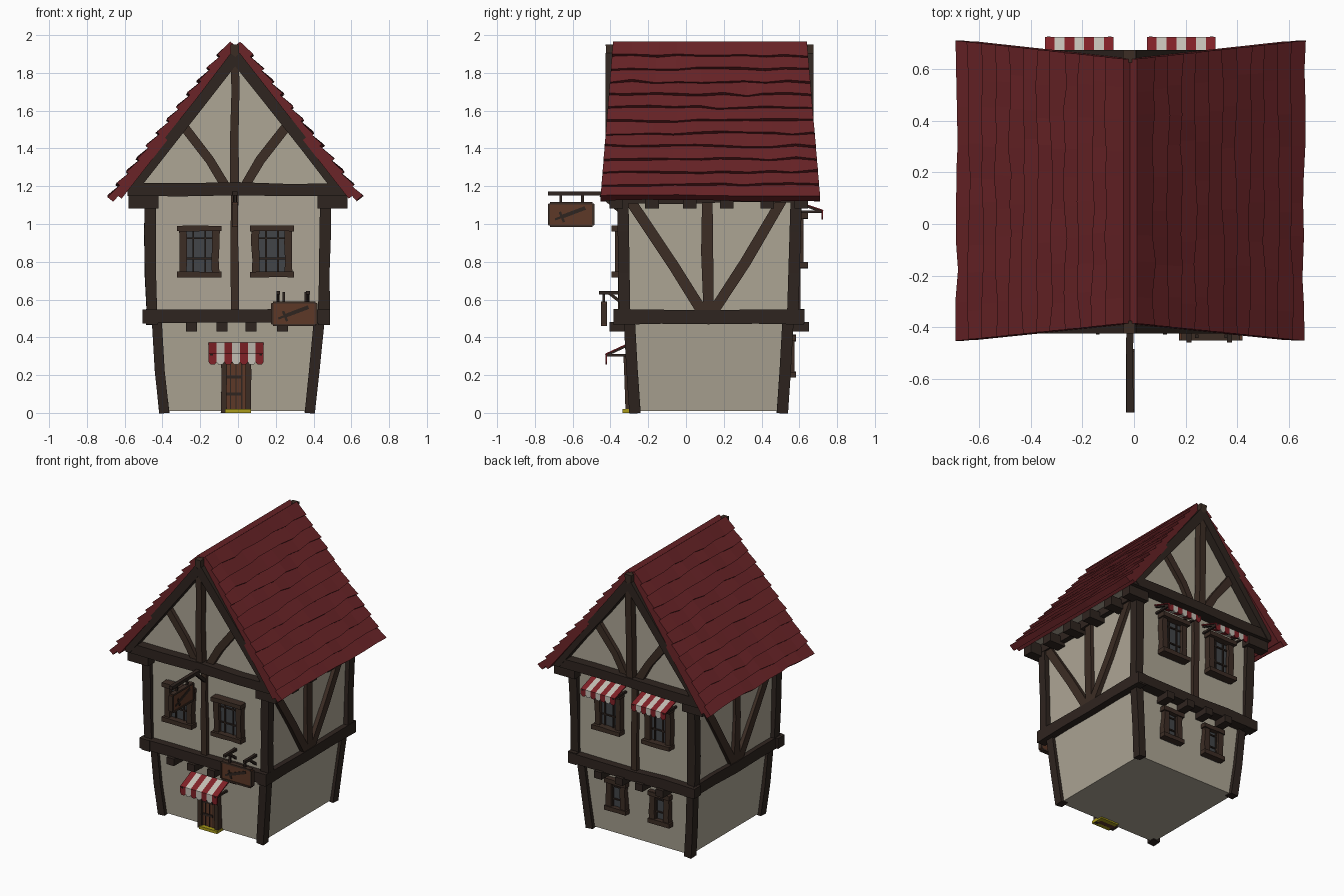
import bpy, bmesh, random
from mathutils import Vector as V

if "Cube" in bpy.data.objects:
    bpy.data.objects.remove(bpy.data.objects["Cube"])
random.seed(4)

def mat(name, r, g, b):
    m = bpy.data.materials.new(name)
    m.diffuse_color = (r, g, b, 1)
    m.use_nodes = True
    m.node_tree.nodes["Principled BSDF"].inputs["Base Color"].default_value = m.diffuse_color
    return m

PLASTER = mat("plaster", .42, .38, .30)
TIMBER = mat("timber", .028, .018, .014)
BROWN = mat("brown_timber", .045, .026, .018)
TILE = mat("roof_tile", .14, .017, .02)
GLASS = mat("glass", .055, .06, .065)
SIGN = mat("sign_wood", .11, .04, .02)
RED = mat("red_cloth", .22, .015, .02)
WHITE = mat("white_cloth", .55, .52, .46)
MAT = mat("yellow_mat", .40, .33, .01)
X, Y, Z = V((1, 0, 0)), V((0, 1, 0)), V((0, 0, 1))

def mesh(name, verts, faces, m):
    me = bpy.data.meshes.new(name)
    bm = bmesh.new()
    vs = [bm.verts.new(v) for v in verts]
    for f in faces:
        bm.faces.new([vs[i] for i in f])
    bmesh.ops.recalc_face_normals(bm, faces=bm.faces)
    bm.to_mesh(me)
    bm.free()
    me.materials.append(m)
    ob = bpy.data.objects.new(name, me)
    bpy.context.collection.objects.link(ob)
    return ob

def loft(name, rings, m):
    """Skin a list of 4-point sections and cap both ends."""
    f = [(0, 1, 2, 3), tuple(4 * len(rings) - 4 + i for i in range(4))]
    for k in range(len(rings) - 1):
        for i in range(4):
            j = (i + 1) % 4
            f.append((4*k + i, 4*k + j, 4*k + 4 + j, 4*k + 4 + i))
    return mesh(name, [p for r in rings for p in r], f, m)

def beam(name, pts, w, d, n, m=TIMBER, wonk=.1, parts=3):
    """Hand-hewn beam: w across, d along the outward direction n."""
    pts = [V(p) for p in pts]
    if len(pts) == 2 and wonk:
        pts = [pts[0].lerp(pts[1], i / parts) for i in range(parts + 1)]
    t = (pts[-1] - pts[0]).normalized()
    s = t.cross(n).normalized()
    n = s.cross(t)
    rings = []
    for i, p in enumerate(pts):
        a = s * w / 2 * (1 + random.uniform(-wonk, wonk))
        b = n * d / 2
        if 0 < i < len(pts) - 1:
            p = p + s * w * random.uniform(-wonk, wonk)
        rings.append([p + a + b, p - a + b, p - a - b, p + a - b])
    return loft(name, rings, m)

def box(name, x0, x1, y0, y1, z0, z1, m):
    return beam(name, [((x0+x1)/2, (y0+y1)/2, z0), ((x0+x1)/2, (y0+y1)/2, z1)], x1-x0, y1-y0, Y, m, 0)

def ring(x0, x1, y0, y1, z):
    return [V((x0, y0, z)), V((x1, y0, z)), V((x1, y1, z)), V((x0, y1, z))]

# plaster walls and gable block
loft("lower_walls", [ring(-.395, .385, -.275, .515, .01), ring(-.44, .44, -.31, .55, .5)], PLASTER)
loft("upper_walls", [ring(-.455, .45, -.33, .575, .5), ring(-.465, .46, -.335, .58, 1.18)], PLASTER)
AX, SL = -.015, 1.277
mesh("gable_walls", [(x, y, z) for y in (-.355, .605) for x, z in ((-.565, 1.17), (.545, 1.17), (AX, 1.9))],
     [(0, 1, 2), (3, 4, 5), (0, 1, 4, 3), (1, 2, 5, 4), (2, 0, 3, 5)], PLASTER)

# corner posts
for sx in (-1, 1):
    for yb, yt, yu, yv in ((-.27, -.30, -.325, -.335), (.51, .54, .565, .585)):
        xm = .39 if sx < 0 else .38
        beam("lower_corner_post", [(sx*xm, yb, 0), (sx*(xm+.025), (yb+yt)/2, .22), (sx*.43, yt, .49)], .055, .06, Y, wonk=.06)
        beam("upper_corner_post", [(sx*.455, yu, .52), (sx*.465, yv, 1.18)], .06, .06, Y)

# belt beams and tie beams
for sx in (-1, 1):
    beam("side_belt_beam", [(sx*.455, -.385, .508), (sx*.455, .625, .508)], .078, .065, X*sx, wonk=.08, parts=4)
    beam("side_wall_plate", [(sx*.465, -.38, 1.14), (sx*.465, .62, 1.14)], .06, .06, X*sx)
for s, yb, yt in ((-1, -.345, -.38), (1, .59, .63)):
    beam("belt_beam", [(-.505, yb, .51), (.48, yb, .51)], .07, .075, Y*s, wonk=.07, parts=4)
    beam("tie_beam", [(-.585, yt, 1.183), (.575, yt, 1.183)], .066, .08, Y*s, wonk=.06, parts=4)
    # joist ends under the belt
    for x in (-.247, -.085, .07, .235):
        beam("joist_end", [(x, yb + .06*s, .455), (x, yb - .08*s, .455)], .058, .05, Z, wonk=0)
    # upper centre post
    yw = -.34 if s < 0 else .585
    beam("centre_post", [(-.015, yw, .53), (-.017, yw, 1.17)], .042, .04, Y*s, BROWN)
    # gable timbers
    yg = -.365 if s < 0 else .615
    beam("king_post", [(-.018, yg + .02*s, 1.2), (-.018, yg + .035*s, 1.95)], .046, .05, Y*s, BROWN)
    for sx in (-1, 1):
        beam("gable_brace", [(AX + sx*.045, yg, 1.19), (AX + sx*.13, yg, 1.34), (AX + sx*.29, yg, 1.54)], .052, .04, Y*s, BROWN)
        beam("barge_board", [(AX, yg + .03*s, 1.885), (AX + sx*.56, yg + .03*s, 1.885 - .56*SL)], .06, .06, Y*s, wonk=.05)

# side framing and eave joists
for sx in (-1, 1):
    xw = sx * .465
    beam("side_centre_post", [(xw, .12, .53), (xw, .108, .85), (xw, .113, 1.15)], .06, .035, X*sx, BROWN)
    beam("side_brace", [(xw, .09, .53), (xw, -.07, .78), (xw, -.30, 1.13)], .058, .035, X*sx, BROWN)
    beam("side_brace", [(xw, .14, .53), (xw, .31, .80), (xw, .51, 1.13)], .058, .035, X*sx, BROWN)
    for y in (-.37, -.18, .02, .215, .43, .61):
        beam("eave_joist", [(sx*.42, y, 1.115), (sx*.58, y, 1.115)], .072, .065, Z, wonk=0)

# roof: deck slab plus overlapping wedge-shaped tile courses on each slope
ROWS, COLS = 12, 9
for sx in (-1, 1):
    down = V((sx*.64, 0, -.82))
    nrm = V((sx*.788, 0, .615))
    apex = V((AX, 0, 1.945))
    def at(t, u, off):
        p = apex + down * t + nrm * off
        p.y = (-.386 - .066*t) * (1 - u) + (.64 + .07*t) * u
        return p
    loft("roof_deck", [[at(t, 0, .012), at(t, 1, .012), at(t, 1, -.025), at(t, 0, -.025)] for t in (0, .97)], TILE)
    for r in range(ROWS):
        t0, t1 = r / ROWS, (r + 1.12) / ROWS
        rings = []
        for c in range(COLS + 1):
            u = c / COLS
            if 0 < c < COLS:
                u += random.uniform(-.02, .02)
            j, k = random.uniform(-.009, .009), random.uniform(-.005, .005)
            tb = min(t1, 1.0) + j
            rings.append([at(t0, u, .026 if r else .033), at(tb, u, .043 + k), at(tb, u, .0), at(t0, u, -.005)])
        loft("tile_course", rings, TILE)

# windows: frame, glass, glazing bars
def window(cx, z0, z1, w, y, s, proud=.05):
    h = w / 2
    box("window_glass", cx-h+.02, cx+h-.02, y-.012, y+.012, z0, z1, GLASS)
    for e in (-1, 1):
        beam("window_jamb", [(cx + e*(h-.03), y+.012*s, z0), (cx + e*(h-.03), y+.012*s, z1)], .04, .05, Y*s, BROWN)
        beam("glazing_bar", [(cx + e*.032, y+.01*s, z0), (cx + e*.032, y+.01*s, z1)], .009, .02, Y*s, TIMBER, 0)
    for f in (.36, .76):
        z = z0 + (z1-z0)*f
        beam("glazing_bar", [(cx-h+.03, y+.01*s, z), (cx+h-.03, y+.01*s, z)], .009, .02, Y*s, TIMBER, 0)
    for n, z in (("window_sill", z0+.012), ("window_lintel", z1-.014)):
        beam(n, [(cx-h, y+proud/2*s, z), (cx+h, y+proud/2*s, z)], .03, proud, Y*s, BROWN)

for cx in (-.205, .18):
    window(cx, .72, .99, .235, -.34, -1, .055)
for cx in (-.21, .18):
    window(cx, .77, 1.06, .22, .585, 1, .06)
for cx in (-.19, .15):
    window(cx, .19, .41, .17, .537, 1, .045)

# striped awnings with scalloped valance
def awning(cx, w, y0, z0, y1, z1, zv):
    step = w / 7
    for i in range(7):
        a = cx - w/2 + i*step
        b = a + step
        zc = zv + .014
        ob = mesh("awning_stripe", [(a, y0, z0), (b, y0, z0), (b, y1, z1), (a, y1, z1), (b, y1, zc),
                  (b-step*.25, y1, zv), (a+step*.25, y1, zv), (a, y1, zc)],
                  [(0, 1, 2, 3), (3, 2, 4, 5, 6, 7)], WHITE if i % 2 else RED)
        ob.modifiers.new("thickness", 'SOLIDIFY').thickness = .008
    for e in (-1, 1):
        x = cx + e*(w/2 - .015)
        beam("awning_arm", [(x, y0, z1-.01), (x, y1, z1-.01)], .014, .014, Z, TIMBER, 0)
        beam("awning_strut", [(x, y0, z0-.01), (x, y1, z1-.01)], .014, .014, Z, TIMBER, 0)

awning(-.01, .29, -.295, .375, -.425, .315, .255)
for cx in (-.212, .183):
    awning(cx, .267, .58, 1.125, .725, 1.075, 1.025)

# door with jambs, planks, hinges and mat
box("door", -.07, .05, -.305, -.27, 0, .27, SIGN)
for x in (-.04, -.01, .02):
    box("door_plank_gap", x-.003, x+.003, -.308, -.29, 0, .27, TIMBER)
for z in (.1, .19):
    box("door_hinge", -.065, .02, -.311, -.3, z-.008, z+.008, TIMBER)
for x in (-.075, .055):
    beam("door_jamb", [(x, -.295, 0), (x, -.305, .29)], .03, .05, Y, BROWN)
beam("door_lintel", [(-.095, -.305, .285), (.075, -.305, .285)], .035, .05, Y, BROWN)
box("door_mat", -.07, .07, -.335, -.24, 0, .02, MAT)

# hanging signs with a carved sword
def sign(c, u, n):
    c = V(c)
    p = lambda a, b: c + u*a + Z*b
    beam("sign_board", [p(-.12, 0), p(-.105, 0), p(.105, 0), p(.12, 0)], .115, .022, n, SIGN, 0)
    for b in (-.06, .06):
        beam("sign_rim", [p(-.113, b), p(.113, b)], .012, .032, n, BROWN, 0)
    for a in (-.117, .117):
        beam("sign_rim", [p(a, -.055), p(a, .055)], .012, .032, n, BROWN, 0)
    beam("sword_blade", [p(-.05, -.012), p(.075, .035)], .02, .03, n, TIMBER, 0)
    beam("sword_guard", [p(-.06, .014), p(-.038, -.04)], .013, .032, n, TIMBER, 0)
    beam("sword_grip", [p(-.085, -.026), p(-.05, -.012)], .012, .03, n, TIMBER, 0)
    for a in (-.055, .06):
        beam("sign_hanger", [p(a, .06), p(a, .115)], .014, .012, n, TIMBER, 0)

sign((.298, -.435, .525), X, -Y)
for x in (.213, .37):
    beam("sign_arm", [(x, -.33, .637), (x, -.46, .637)], .02, .018, Z, TIMBER, 0)
    beam("sign_arm_brace", [(x, -.33, .575), (x, -.405, .632)], .016, .016, X, TIMBER, 0)
sign((-.015, -.608, 1.05), Y, X)
beam("long_sign_arm", [(-.015, -.34, 1.162), (-.015, -.73, 1.162)], .026, .022, Z)
beam("long_sign_brace", [(-.015, -.34, 1.06), (-.015, -.45, 1.155)], .022, .022, X, TIMBER, 0)
